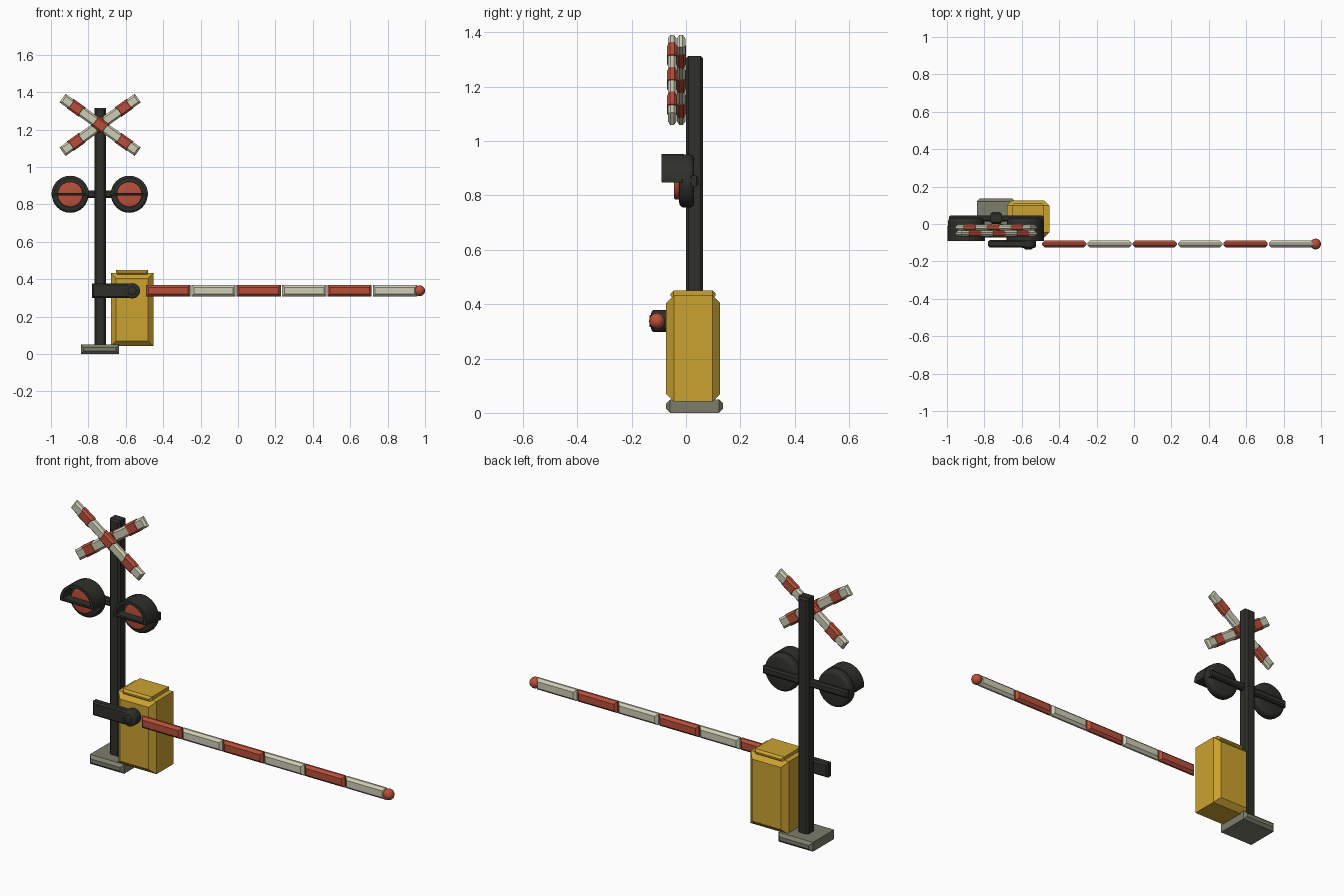
import bpy, bmesh, math
from mathutils import Matrix, Vector

if "Cube" in bpy.data.objects:
    bpy.data.objects.remove(bpy.data.objects["Cube"])


def material(name, rgb):
    m = bpy.data.materials.new(name)
    m.diffuse_color = (*rgb, 1)
    m.use_nodes = True
    m.node_tree.nodes["Principled BSDF"].inputs["Base Color"].default_value = m.diffuse_color
    return m


RED = material("signal red", (0.48, 0.08, 0.042))
CREAM = material("cream white", (0.62, 0.61, 0.47))
DARK = material("dark iron", (0.028, 0.029, 0.023))
YELLOW = material("cabinet yellow", (0.60, 0.365, 0.03))
GREY = material("concrete grey", (0.20, 0.205, 0.15))


def finish(name, bm, mat, smooth=False):
    bmesh.ops.recalc_face_normals(bm, faces=bm.faces)
    me = bpy.data.meshes.new(name)
    bm.to_mesh(me)
    bm.free()
    me.materials.append(mat)
    ob = bpy.data.objects.new(name, me)
    bpy.context.collection.objects.link(ob)
    if smooth:
        bpy.context.view_layer.objects.active = ob
        ob.select_set(True)
        bpy.ops.object.shade_smooth_by_angle(angle=math.radians(35))
        ob.select_set(False)
    return ob


def skin(bm, loops):
    """Join equal closed loops and cap both ends."""
    rings = [[bm.verts.new(p) for p in loop] for loop in loops]
    for a, b in zip(rings, rings[1:]):
        for i in range(len(a)):
            j = (i + 1) % len(a)
            bm.faces.new((a[i], a[j], b[j], b[i]))
    bm.faces.new(rings[0])
    bm.faces.new(rings[-1][::-1])


def plate(name, mat, x, z, y, bevel, matrix=None):
    """Rectangle in XZ, extruded along Y, front and back rims chamfered."""
    bm = bmesh.new()
    loops = []
    for yy, i in ((y[0], bevel), (y[0] + bevel, 0), (y[1] - bevel, 0), (y[1], bevel)):
        loops.append([(x[0] + i, yy, z[0] + i), (x[1] - i, yy, z[0] + i),
                      (x[1] - i, yy, z[1] - i), (x[0] + i, yy, z[1] - i)])
    skin(bm, loops)
    if matrix:
        bm.transform(matrix)
    return finish(name, bm, mat)


def disc(name, mat, cx, cz, r, y, bevel, sides=32, steps=3):
    """Round drum along Y with rounded rims."""
    prof = []
    for s in range(steps + 1):
        a = math.pi / 2 * s / steps
        prof.append((y[0] + bevel * (1 - math.sin(a)), r - bevel * (1 - math.cos(a))))
    prof = prof[::-1]
    prof += [(y[0] + y[1] - yy, rr) for yy, rr in prof[::-1]]
    bm = bmesh.new()
    skin(bm, [[(cx + rr * math.cos(2 * math.pi * k / sides), yy,
                cz + rr * math.sin(2 * math.pi * k / sides)) for k in range(sides)]
              for yy, rr in prof])
    return finish(name, bm, mat, True)


def hood(name, cx, cz, r, thick, y, steps=16):
    """Half-round visor shell over a lamp."""
    arc = [math.pi * k / steps for k in range(steps + 1)]
    outline = [(r, a) for a in arc] + [(r - thick, a) for a in arc[::-1]]
    bm = bmesh.new()
    skin(bm, [[(cx + q * math.cos(a), yy, cz + q * math.sin(a)) for q, a in outline]
              for yy in y])
    return finish(name, bm, DARK, True)


PX = -0.737  # post centre

# Base, post and machine cabinet
plate("base", GREY, (-0.84, -0.636), (0, 0.05), (-0.073, 0.136), 0.015)
plate("post", DARK, (PX - 0.031, PX + 0.031), (0.04, 1.314), (0, 0.063), 0.01)
plate("cabinet", YELLOW, (-0.68, -0.453), (0.042, 0.432), (-0.073, 0.126), 0.028)
plate("cabinet_lid", YELLOW, (-0.652, -0.48), (0.42, 0.45), (-0.057, 0.109), 0.011)

# Crossed warning boards with red bands
for label, side, y in (("front", 1, (-0.067, -0.035)), ("rear", -1, (-0.034, -0.002))):
    turn = (Matrix.Translation((PX, 0, 1.225))
            @ Matrix.Rotation(side * math.radians(35.5), 4, 'Y'))
    plate(f"{label}_board", CREAM, (-0.247, 0.247), (-0.028, 0.028), y, 0.01, turn)
    for n, c in enumerate((-0.157, 0, 0.157)):
        plate(f"{label}_board_band_{n}", RED, (c - 0.04, c + 0.04), (-0.031, 0.031),
              (y[0] - 0.002, y[1] + 0.002), 0.01, turn)

# Twin lamps on a crossbar
LZ = 0.853
plate("lamp_crossbar", DARK, (-0.99, -0.484), (0.833, 0.873), (0.013, 0.046), 0.008)
for label, cx in (("left", -0.897), ("right", -0.581)):
    disc(f"{label}_lamp_housing", DARK, cx, LZ, 0.098, (-0.025, 0.03), 0.018)
    disc(f"{label}_lamp_lens", RED, cx, LZ, 0.068, (-0.045, -0.015), 0.008)
    hood(f"{label}_lamp_hood", cx, LZ, 0.1, 0.016, (-0.09, -0.01))
    plate(f"{label}_hood_bar", DARK, (cx - 0.1, cx + 0.1), (LZ - 0.006, LZ + 0.008),
          (-0.09, -0.01), 0.004)

# Counterweight bracket and pivot hub
AY, AZ = -0.107, 0.338
plate("counterweight", DARK, (-0.78, -0.555), (0.3, 0.376), (AY - 0.018, AY + 0.022), 0.008)
disc("pivot_hub", DARK, -0.565, AZ, 0.041, (-0.128, -0.065), 0.012, 20)
disc("pivot_cap", DARK, -0.565, AZ, 0.022, (-0.135, -0.11), 0.004, 16)

# Striped barrier arm
for n in range(6):
    x = -0.492 + 0.2425 * n
    plate(f"arm_segment_{n}", CREAM if n % 2 else RED, (x, x + 0.237),
          (AZ - 0.031, AZ + 0.031), (AY - 0.018, AY + 0.018), 0.013)

# Ball on the arm tip
bm = bmesh.new()
bmesh.ops.create_uvsphere(bm, u_segments=16, v_segments=10, radius=0.029,
                          matrix=Matrix.Translation(Vector((0.971, AY, AZ))))
finish("arm_tip", bm, RED, True)
